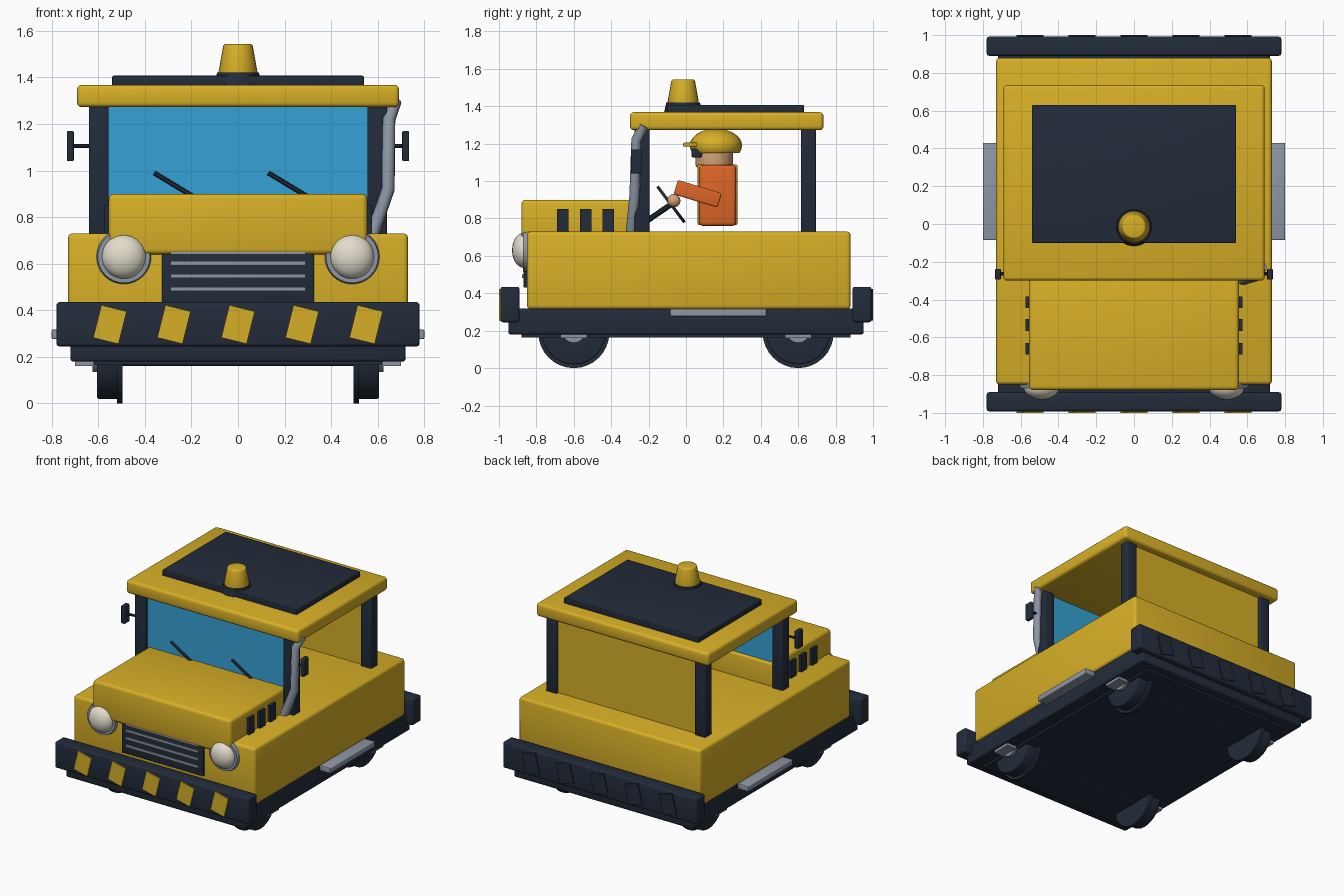
import bpy
import bmesh
from math import radians, pi
from mathutils import Vector, Matrix

cube = bpy.data.objects.get("Cube")
if cube:
    bpy.data.objects.remove(cube, do_unlink=True)


def material(name, r, g, b):
    m = bpy.data.materials.new(name)
    m.use_nodes = True
    m.diffuse_color = (r, g, b, 1)
    node = next(n for n in m.node_tree.nodes if n.type == 'BSDF_PRINCIPLED')
    node.inputs["Base Color"].default_value = (r, g, b, 1)
    return m


YELLOW = material("yellow paint", 0.68, 0.43, 0.02)
NAVY = material("dark navy", 0.016, 0.025, 0.043)
GREY = material("steel grey", 0.27, 0.31, 0.38)
BLUE = material("window blue", 0.036, 0.36, 0.66)
CREAM = material("lamp cream", 0.76, 0.72, 0.60)
ORANGE = material("jacket orange", 0.72, 0.13, 0.02)
SKIN = material("skin", 0.68, 0.38, 0.20)


def finish(name, bm, mat, bevel=0.0):
    if bevel:
        bmesh.ops.bevel(bm, geom=bm.edges[:], offset=bevel, segments=3,
                        profile=0.5, affect='EDGES')
    bmesh.ops.recalc_face_normals(bm, faces=bm.faces[:])
    me = bpy.data.meshes.new(name)
    bm.to_mesh(me)
    bm.free()
    for p in me.polygons:
        p.use_smooth = True
    me.set_sharp_from_angle(angle=radians(32))
    me.materials.append(mat)
    ob = bpy.data.objects.new(name, me)
    bpy.context.collection.objects.link(ob)
    return ob


def box(name, mat, x, y, z, bevel=0.0, rot=None):
    """Box from (low, high) ranges, optionally turned about its centre."""
    mid = Vector([(a + b) / 2 for a, b in (x, y, z)])
    size = [b - a for a, b in (x, y, z)]
    bm = bmesh.new()
    bmesh.ops.create_cube(bm, size=1)
    bmesh.ops.scale(bm, vec=size, verts=bm.verts)
    ob = finish(name, bm, mat, bevel)
    ob.matrix_world = Matrix.Translation(mid) @ (rot or Matrix())
    return ob


def rod(name, mat, a, b, r1, r2=None, sides=24, bevel=0.0):
    """Cylinder or cone from point a to point b."""
    a, b = Vector(a), Vector(b)
    bm = bmesh.new()
    bmesh.ops.create_cone(bm, cap_ends=True, segments=sides, radius1=r1,
                          radius2=r1 if r2 is None else r2, depth=(b - a).length)
    if bevel:
        rims = [e for e in bm.edges if abs(e.verts[0].co.z - e.verts[1].co.z) < 1e-5]
        bmesh.ops.bevel(bm, geom=rims, offset=bevel, segments=3, profile=0.5, affect='EDGES')
    ob = finish(name, bm, mat)
    turn = (b - a).to_track_quat('Z', 'Y').to_matrix().to_4x4()
    ob.matrix_world = Matrix.Translation((a + b) / 2) @ turn
    return ob


def ball(name, mat, centre, scale, cut=None):
    """Ellipsoid; cut removes everything below that local unit height."""
    bm = bmesh.new()
    bmesh.ops.create_uvsphere(bm, u_segments=24, v_segments=14, radius=1)
    if cut is not None:
        g = bm.verts[:] + bm.edges[:] + bm.faces[:]
        bmesh.ops.bisect_plane(bm, geom=g, plane_co=(0, 0, cut), plane_no=(0, 0, 1),
                               clear_inner=True)
        bmesh.ops.holes_fill(bm, edges=[e for e in bm.edges if e.is_boundary])
    bmesh.ops.scale(bm, vec=scale, verts=bm.verts)
    ob = finish(name, bm, mat)
    ob.location = centre
    return ob


def span(s, a, b):
    return tuple(sorted((s * a, s * b)))


# Chassis and main body
box("chassis", NAVY, (-0.72, 0.72), (-0.95, 0.95), (0.18, 0.32), 0.012)
box("underplate", NAVY, (-0.62, 0.62), (-0.88, 0.88), (0.165, 0.2))
box("body", YELLOW, (-0.73, 0.73), (-0.85, 0.88), (0.315, 0.73), 0.02)
box("hood", YELLOW, (-0.555, 0.555), (-0.88, -0.21), (0.64, 0.90), 0.022)

# Bumpers with slanted hazard stripes
for s, end, paint in ((-1, "front", YELLOW), (1, "rear", NAVY)):
    box(end + "_bumper", NAVY, (-0.78, 0.78), span(s, 0.89, 0.992), (0.245, 0.435), 0.014)
    for i in range(-2, 3):
        x = i * 0.275
        box(end + "_stripe", paint, (x - 0.056, x + 0.056), span(s, 0.991, 1.0),
            (0.267, 0.411), rot=Matrix.Rotation(radians(14), 4, 'Y'))

# Grille with bars
box("grille", NAVY, (-0.327, 0.327), (-0.868, -0.84), (0.43, 0.65), 0.005)
for z in (0.492, 0.547, 0.602, 0.648):
    box("grille_bar", GREY, (-0.29, 0.29), (-0.876, -0.86), (z - 0.009, z + 0.009))

# Parts repeated on both sides
for s in (-1, 1):
    x = s * 0.49
    rod("headlight_ring", GREY, (x, -0.84, 0.63), (x, -0.872, 0.63), 0.12, 0.112, 32)
    ball("headlight_lens", CREAM, (x, -0.865, 0.63), (0.095, 0.065, 0.095))
    for y in (-0.66, -0.535, -0.415):
        box("hood_louvre", NAVY, span(s, 0.54, 0.575), (y - 0.031, y + 0.031), (0.725, 0.85))
    box("side_step", GREY, span(s, 0.70, 0.80), (-0.085, 0.43), (0.277, 0.317), 0.005)
    box("front_pillar", NAVY, span(s, 0.555, 0.64), (-0.275, -0.195), (0.72, 1.28), 0.008)
    box("rear_pillar", NAVY, span(s, 0.555, 0.64), (0.615, 0.695), (0.72, 1.28), 0.008)
    box("mirror", NAVY, span(s, 0.705, 0.735), (-0.295, -0.237), (1.04, 1.17), 0.006)
    rod("mirror_arm", NAVY, (s * 0.62, -0.255, 1.105), (s * 0.715, -0.265, 1.105), 0.009, sides=8)
    # Flanged rail wheels with hubs
    for y in (-0.6, 0.6):
        rod("wheel", NAVY, (s * 0.51, y, 0.19), (s * 0.605, y, 0.19), 0.17, sides=32, bevel=0.008)
        rod("wheel_flange", NAVY, (s * 0.495, y, 0.19), (s * 0.52, y, 0.19), 0.19, sides=32)
        rod("wheel_hub", GREY, (s * 0.60, y, 0.20), (s * 0.625, y, 0.20), 0.065, sides=16)
        box("axle_box", GREY, span(s, 0.60, 0.70), (y - 0.07, y + 0.07), (0.16, 0.19))
for y in (-0.6, 0.6):
    rod("axle", NAVY, (-0.5, y, 0.19), (0.5, y, 0.19), 0.03, sides=12)

# Cab
box("windshield", BLUE, (-0.56, 0.56), (-0.245, -0.225), (0.72, 1.28))
box("back_wall", YELLOW, (-0.57, 0.57), (0.635, 0.675), (0.72, 1.28))
box("roof", YELLOW, (-0.692, 0.692), (-0.30, 0.735), (1.272, 1.368), 0.02)
box("roof_panel", NAVY, (-0.54, 0.54), (-0.10, 0.63), (1.36, 1.407), 0.005)
for x in (-0.36, 0.13):
    rod("wiper", NAVY, (x, -0.255, 0.99), (x + 0.19, -0.255, 0.875), 0.01, sides=6)

# Warning beacon
rod("beacon_base", NAVY, (0, -0.015, 1.365), (0, -0.015, 1.42), 0.103, 0.09)
rod("beacon", YELLOW, (0, -0.015, 1.415), (0, -0.015, 1.543), 0.085, 0.062, bevel=0.01)

# Exhaust pipe
curve = bpy.data.curves.new("exhaust_pipe", 'CURVE')
curve.dimensions = '3D'
curve.bevel_depth = 0.029
curve.bevel_resolution = 2
curve.use_fill_caps = True
path = [(0.575, -0.295, 0.72), (0.645, -0.275, 0.92), (0.648, -0.265, 1.22), (0.675, -0.225, 1.30)]
spline = curve.splines.new('POLY')
spline.points.add(len(path) - 1)
for p, co in zip(spline.points, path):
    p.co = (*co, 1)
curve.materials.append(GREY)
bpy.context.collection.objects.link(bpy.data.objects.new("exhaust_pipe", curve))

# Driver
box("driver_torso", ORANGE, (-0.13, 0.13), (0.07, 0.268), (0.76, 1.085), 0.02)
for s in (-1, 1):
    box("vest_strap", YELLOW, span(s, 0.05, 0.09), (0.062, 0.276), (0.765, 1.088), 0.01)
    box("driver_arm", ORANGE, span(s, 0.125, 0.205), (-0.06, 0.185), (0.892, 0.972), 0.01,
        Matrix.Rotation(radians(-17), 4, 'X'))
    ball("driver_hand", SKIN, (s * 0.15, -0.065, 0.895), (0.035, 0.035, 0.035))
rod("driver_head", SKIN, (0, 0.15, 1.07), (0, 0.15, 1.21), 0.1, bevel=0.02)
ball("helmet", YELLOW, (0, 0.16, 1.19), (0.135, 0.14, 0.09), cut=-0.45)
box("helmet_brim", YELLOW, (-0.09, 0.09), (-0.015, 0.09), (1.185, 1.205), 0.006)
box("glasses", NAVY, (-0.09, 0.09), (0.03, 0.085), (1.125, 1.175), 0.01)

# Steering wheel
rod("steering_column", NAVY, (0, -0.22, 0.78), (0, -0.08, 0.875), 0.015, sides=10)
bm = bmesh.new()
bmesh.ops.create_cone(bm, cap_ends=True, segments=24, radius1=0.12, radius2=0.12, depth=0.016)
caps = [f for f in bm.faces if len(f.verts) > 4]
bmesh.ops.delete(bm, geom=caps, context='FACES_ONLY')
wheel = finish("steering_wheel", bm, NAVY)
wheel.location = (0, -0.08, 0.875)
wheel.rotation_euler = (radians(-53), 0, 0)
rim = wheel.modifiers.new("rim", 'SOLIDIFY')
rim.thickness = 0.018
